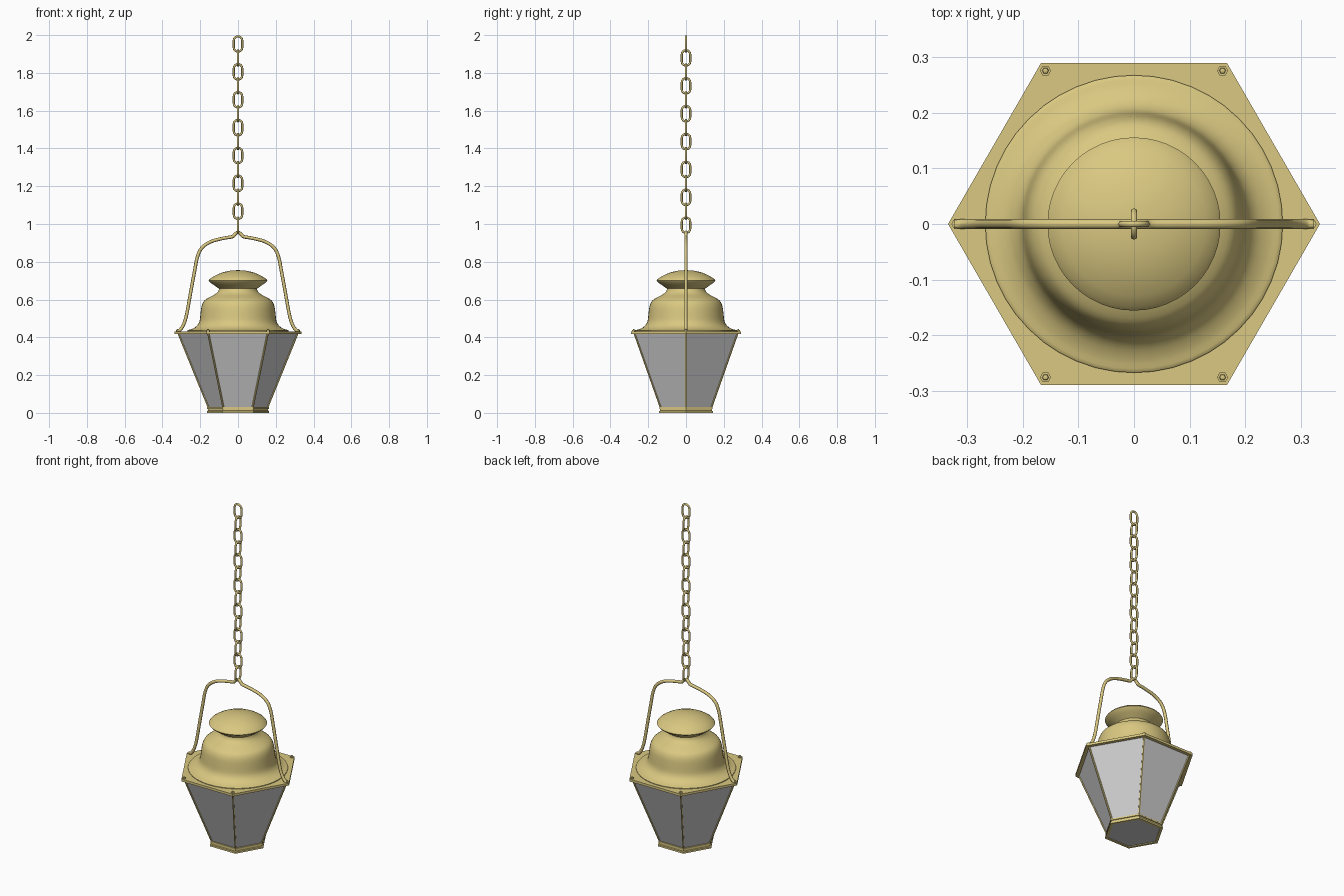
import bpy, bmesh, math
from mathutils import Vector

if "Cube" in bpy.data.objects:
    bpy.data.objects.remove(bpy.data.objects["Cube"])


def material(name, rgb):
    m = bpy.data.materials.new(name)
    m.diffuse_color = (*rgb, 1)
    m.use_nodes = True
    m.node_tree.nodes["Principled BSDF"].inputs["Base Color"].default_value = m.diffuse_color
    return m


BRASS = material("brass", (0.70, 0.58, 0.22))
GLASS = material("frosted_glass", (0.62, 0.62, 0.62))


def finish(bm, name, mat, smooth=None):
    bmesh.ops.recalc_face_normals(bm, faces=bm.faces)
    me = bpy.data.meshes.new(name)
    bm.to_mesh(me)
    bm.free()
    ob = bpy.data.objects.new(name, me)
    bpy.context.collection.objects.link(ob)
    me.materials.append(mat)
    if smooth:
        bpy.ops.object.select_all(action='DESELECT')
        ob.select_set(True)
        bpy.context.view_layer.objects.active = ob
        bpy.ops.object.shade_smooth_by_angle(angle=math.radians(smooth))
    return ob


def revolve(name, profile, n, mat, smooth=None):
    """Spin (radius, z) points around z; radius 0 closes with a point."""
    bm = bmesh.new()
    rings = []
    for r, z in profile:
        if r == 0:
            rings.append([bm.verts.new((0, 0, z))] * n)
        else:
            rings.append([bm.verts.new((r * math.cos(math.tau * i / n),
                                        r * math.sin(math.tau * i / n), z)) for i in range(n)])
    for a, b in zip(rings, rings[1:]):
        for i in range(n):
            j = (i + 1) % n
            bm.faces.new(list(dict.fromkeys((a[i], a[j], b[j], b[i]))))
    return finish(bm, name, mat, smooth)


def tube(name, pts, radius, mat, closed=False, n=8, side=Vector((0, 1, 0))):
    """Round bar along a flat path; side is the normal of the path's plane."""
    bm = bmesh.new()
    pts = [Vector(p) for p in pts]
    m = len(pts)
    rings = []
    for k, p in enumerate(pts):
        prev = pts[k - 1] if closed or k else p
        nxt = pts[(k + 1) % m] if closed or k < m - 1 else p
        u = (nxt - prev).normalized().cross(side).normalized()
        rings.append([bm.verts.new(p + radius * (math.cos(math.tau * i / n) * u
                                                 + math.sin(math.tau * i / n) * side))
                      for i in range(n)])
    for k in range(m if closed else m - 1):
        a, b = rings[k], rings[(k + 1) % m]
        for i in range(n):
            j = (i + 1) % n
            bm.faces.new((a[i], a[j], b[j], b[i]))
    if not closed:
        bm.faces.new(rings[0])
        bm.faces.new(rings[-1])
    return finish(bm, name, mat, 50)


def smooth_path(pts, steps=4):
    """Catmull-Rom points through a path."""
    p = [Vector(q) for q in pts]
    p = [2 * p[0] - p[1]] + p + [2 * p[-1] - p[-2]]
    out = []
    for a, b, c, d in zip(p, p[1:], p[2:], p[3:]):
        for s in range(steps):
            t = s / steps
            out.append(0.5 * (2 * b + (c - a) * t + (2 * a - 5 * b + 4 * c - d) * t * t
                              + (3 * b - a - 3 * c + d) * t ** 3))
    return out + [p[-2]]


# Glass body with its floor
revolve("glass_panes", [(0, 0.42), (0.314, 0.42), (0.151, 0.02)], 6, GLASS)
revolve("glass_floor", [(0, 0.012), (0.15, 0.012), (0.15, 0.004), (0, 0.004)], 6, GLASS)

# Hexagonal base frame, grooved around the middle
revolve("base_frame", [(0.148, 0.0), (0.165, 0.0), (0.165, 0.01), (0.158, 0.012),
                       (0.158, 0.02), (0.163, 0.021), (0.163, 0.03), (0.148, 0.03),
                       (0.148, 0.0)], 6, BRASS)

# Hexagonal top plate
revolve("top_plate", [(0, 0.432), (0.335, 0.432), (0.335, 0.418), (0, 0.418)], 6, BRASS)

# Corner strips and plate bolts
for i in range(6):
    a = math.tau * i / 6
    d = Vector((math.cos(a), math.sin(a), 0))
    tube("corner_strip", [d * 0.152 + Vector((0, 0, 0.02)), d * 0.315 + Vector((0, 0, 0.42))],
         0.005, BRASS, n=6, side=Vector((-d.y, d.x, 0)))
    bolt = revolve("plate_bolt", [(0, 0.444), (0.005, 0.443), (0.006, 0.438), (0.010, 0.438),
                                  (0.010, 0.430), (0, 0.430)], 6, BRASS)
    bolt.location = d * 0.319

# Bell-shaped hood
hood = [(0.268, 0, 0.432), (0.266, 0, 0.438), (0.245, 0, 0.444), (0.22, 0, 0.459),
        (0.204, 0, 0.485), (0.198, 0, 0.53), (0.192, 0, 0.568), (0.178, 0, 0.595),
        (0.15, 0, 0.613), (0.122, 0, 0.628), (0.104, 0, 0.645), (0.098, 0, 0.668)]
revolve("hood", [(p.x, p.z) for p in smooth_path(hood, 3)], 48, BRASS, 40)

# Mushroom cap with a flared underside
revolve("cap", [(0.096, 0.655), (0.11, 0.664), (0.13, 0.678), (0.15, 0.692), (0.156, 0.700),
                (0.149, 0.709), (0.13, 0.722), (0.105, 0.735), (0.075, 0.746),
                (0.04, 0.753), (0, 0.756)], 48, BRASS, 40)

# Carrying handle: one half mirrored, with a small loop bump on top
half = [(-0.322, 0, 0.434), (-0.306, 0, 0.440), (-0.288, 0, 0.468), (-0.272, 0, 0.52),
        (-0.252, 0, 0.63), (-0.230, 0, 0.75), (-0.215, 0, 0.825), (-0.192, 0, 0.873),
        (-0.145, 0, 0.906), (-0.08, 0, 0.924), (-0.03, 0, 0.933), (-0.017, 0, 0.945)]
path = half + [(0, 0, 0.956)] + [(-x, y, z) for x, y, z in reversed(half)]
tube("handle", smooth_path(path), 0.009, BRASS)

# Chain of rounded links, alternately turned a quarter
WIRE, HALF_W, HALF_L = 0.0058, 0.0225, 0.041
for k in range(14):
    zc = 1.953 - 0.0738 * k
    turned = k % 2 == 1
    pts = []
    for i in range(16):
        a = math.pi * (i if i < 8 else i - 1) / 7
        w = HALF_W * math.cos(a)
        z = zc + HALF_W * math.sin(a) + (HALF_L - HALF_W) * (1 if i < 8 else -1)
        pts.append((0, w, z) if turned else (w, 0, z))
    tube("chain_link", pts, WIRE, BRASS, closed=True,
         side=Vector((1, 0, 0)) if turned else Vector((0, 1, 0)))
